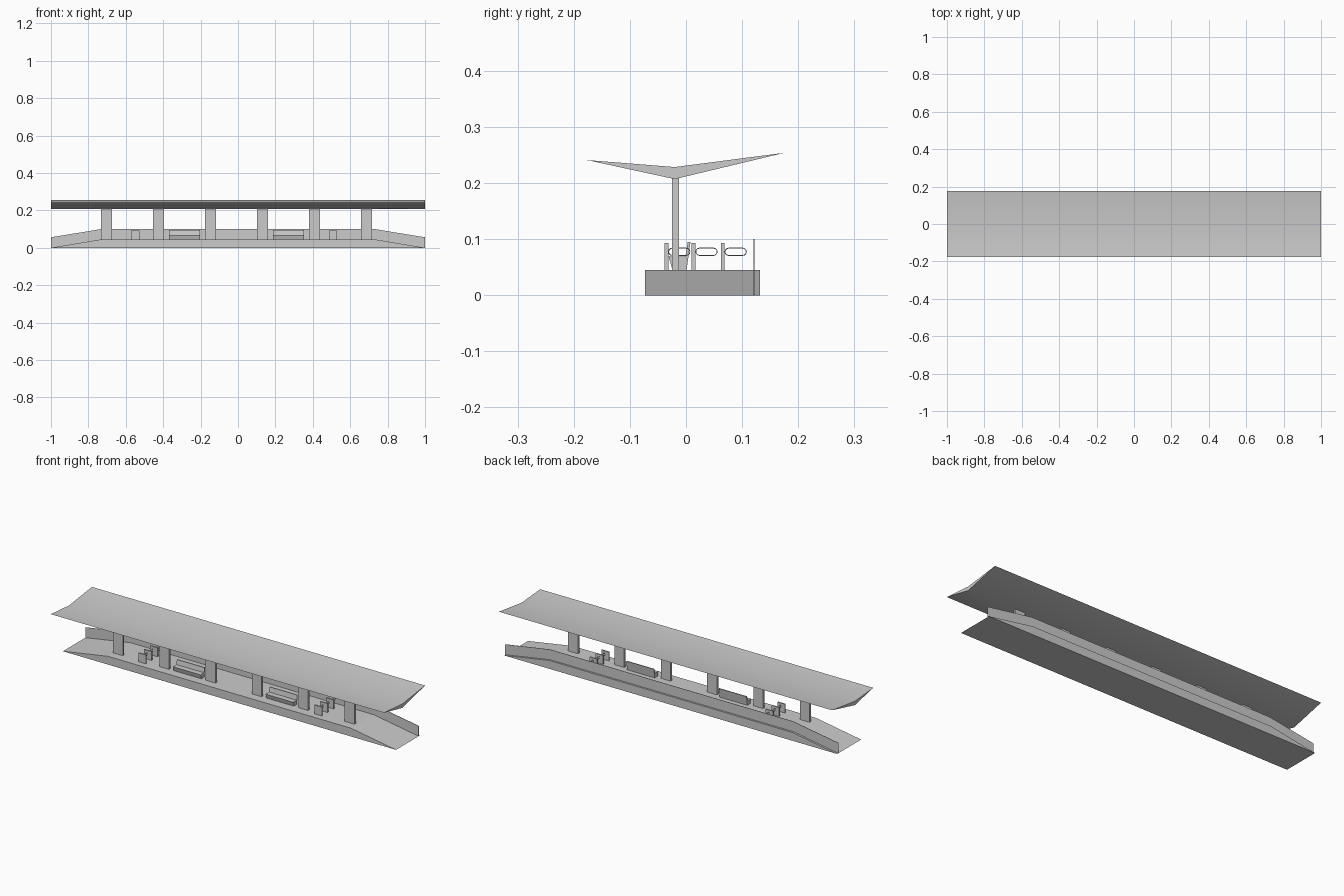
import bpy
import math

cube = bpy.data.objects.get("Cube")
if cube:
    bpy.data.objects.remove(cube)

# One plain material
grey = bpy.data.materials.new("light grey")
grey.use_nodes = True
COLOUR = (0.6, 0.6, 0.6, 1)
grey.diffuse_color = COLOUR
grey.node_tree.nodes["Principled BSDF"].inputs["Base Color"].default_value = COLOUR


def extrude(name, profile, axis, start, end):
    """Prism from a 2D profile: (y, z) along X, or (x, z) along Y."""
    def place(p, d):
        return (d, p[0], p[1]) if axis == "X" else (p[0], d, p[1])
    n = len(profile)
    verts = [place(p, d) for d in (start, end) for p in profile]
    faces = [(i, (i + 1) % n, n + (i + 1) % n, n + i) for i in range(n)]
    faces += [tuple(reversed(range(n))), tuple(range(n, 2 * n))]
    # The profiles run counter-clockwise; seen along Y the winding flips
    if axis == "Y":
        faces = [tuple(reversed(f)) for f in faces]
    mesh = bpy.data.meshes.new(name)
    mesh.from_pydata(verts, [], faces)
    mesh.materials.append(grey)
    obj = bpy.data.objects.new(name, mesh)
    bpy.context.collection.objects.link(obj)
    return obj


def box(name, x, y, z, width, depth, height):
    """Box centred on x and y, standing on z."""
    w, d = width / 2, depth / 2
    rect = [(y - d, z), (y + d, z), (y + d, z + height), (y - d, z + height)]
    return extrude(name, rect, "X", x - w, x + w)


def smooth(obj, degrees):
    bpy.ops.object.select_all(action="DESELECT")
    obj.select_set(True)
    bpy.context.view_layer.objects.active = obj
    bpy.ops.object.shade_smooth_by_angle(angle=math.radians(degrees))


DECK = 0.045
RAMP = 0.73

# Platform with a ramp at each end
extrude("platform", [(-1, 0), (1, 0), (RAMP, DECK), (-RAMP, DECK)], "Y", -0.073, 0.132)

# Thin rear wall that follows the ramps
wall_top = DECK + 0.055
extrude("rear_wall", [(-1, 0), (-RAMP, DECK), (RAMP, DECK), (1, 0), (1, 0.056),
                      (RAMP, wall_top), (-RAMP, wall_top), (-1, 0.056)][::1]
        , "Y", 0.120, 0.122)

# Butterfly roof
roof = extrude("roof", [(-0.177, 0.241), (-0.02, 0.207), (0.176, 0.254), (-0.02, 0.2285)],
               "X", -1, 1)
smooth(roof, 30)

# Row of flat columns
for i in range(6):
    box(f"column_{i + 1}", -0.703 + 0.278 * i, -0.019, DECK, 0.058, 0.0125, 0.167)

# Benches: seat block with a leaning backrest
bench_profile = [(-0.024, DECK), (0.001, DECK), (0.008, 0.095), (0.003, 0.095),
                 (-0.001, 0.069), (-0.031, 0.069)]
for side, x in (("right", -0.286), ("left", 0.27)):
    extrude(f"bench_{side}", bench_profile, "X", x - 0.083, x + 0.083)


def loop_barrier(name, x, y0, y1, z0, z1):
    """Closed tube with rounded ends, lying in the YZ plane."""
    r = (z1 - z0) / 2
    zc = (z0 + z1) / 2
    points = []
    for centre, begin in ((y1 - r, -90), (y0 + r, 90)):
        for step in range(7):
            a = math.radians(begin + 30 * step)
            points.append((x, centre + r * math.cos(a), zc + r * math.sin(a), 1))
    curve = bpy.data.curves.new(name, "CURVE")
    curve.dimensions = "3D"
    curve.bevel_depth = 0.0009
    curve.bevel_resolution = 1
    spline = curve.splines.new("POLY")
    spline.points.add(len(points) - 1)
    for point, co in zip(spline.points, points):
        point.co = co
    spline.use_cyclic_u = True
    curve.materials.append(grey)
    obj = bpy.data.objects.new(name, curve)
    bpy.context.collection.objects.link(obj)


# Gates: three upright panels, each with a loop barrier behind it
for side, x in (("right", -0.549), ("left", 0.508)):
    for i, y in enumerate((-0.035, 0.0135, 0.0655)):
        box(f"gate_panel_{side}_{i + 1}", x, y, DECK, 0.045, 0.007, 0.048)
        loop_barrier(f"gate_loop_{side}_{i + 1}", x, y + 0.004, y + 0.042, 0.071, 0.084)
